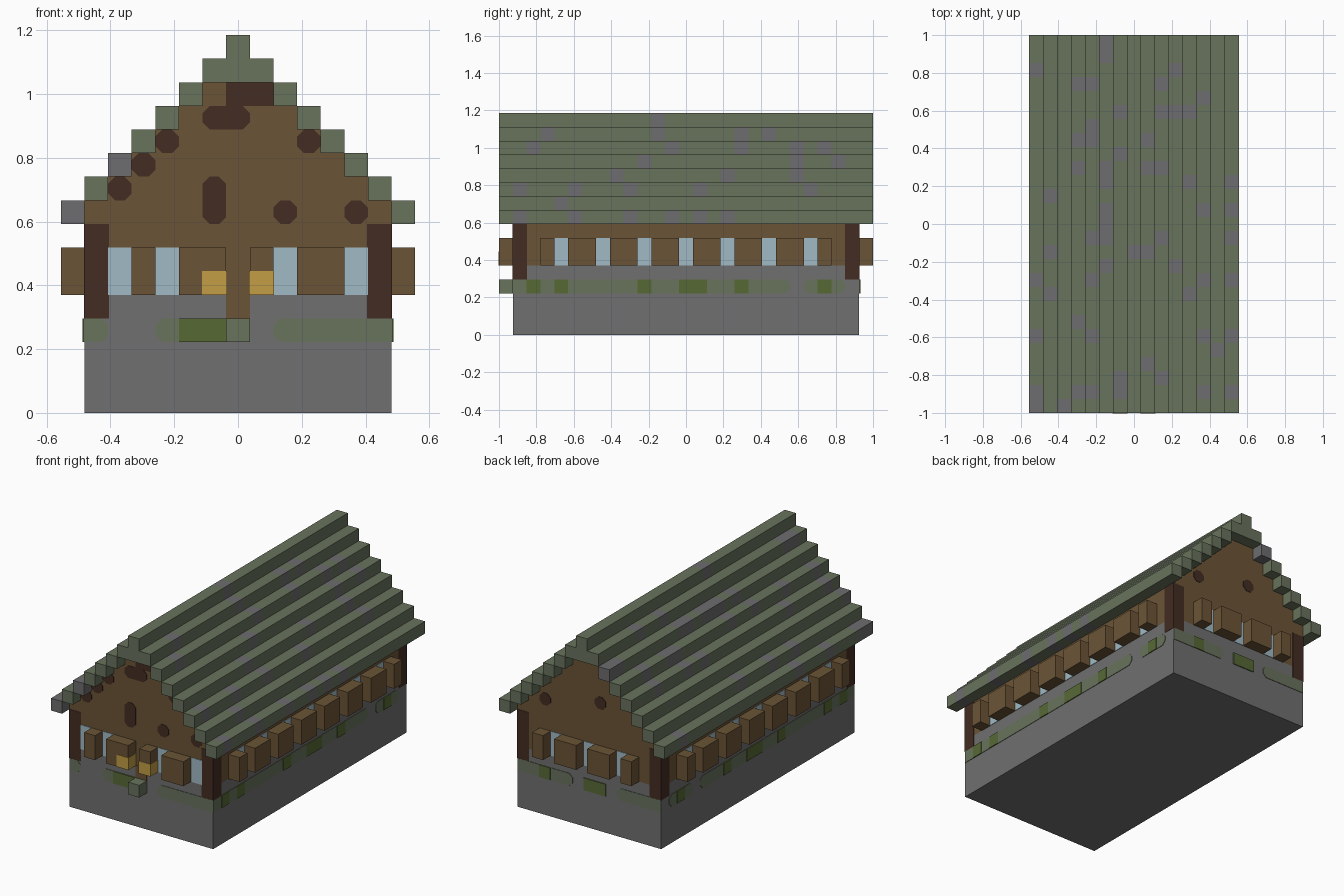
import bpy, bmesh

cube = bpy.data.objects.get("Cube")
if cube:
    bpy.data.objects.remove(cube, do_unlink=True)

U = 2 / 27            # one block
HALF_X, HALF_Y = 6.5, 12.5


def material(name, rgb):
    def linear(c):
        c /= 255
        return c / 12.92 if c < 0.04045 else ((c + 0.055) / 1.055) ** 2.4
    colour = [linear(c) for c in rgb] + [1]
    m = bpy.data.materials.new(name)
    m.use_nodes = True
    m.diffuse_color = colour
    m.node_tree.nodes["Principled BSDF"].inputs["Base Color"].default_value = colour
    return m


stone = material("stone", (112, 112, 112))
mossy = material("mossy_stone", (104, 114, 92))
moss = material("bright_moss", (87, 105, 53))
wood = material("wood", (107, 84, 54))
dark = material("dark_wood", (67, 44, 35))
glass = material("pale_glass", (160, 186, 196))
gold = material("lamp_yellow", (194, 157, 69))
roof_grey = material("roof_stone", (109, 108, 110))


def finish(name, bm, mats):
    bmesh.ops.recalc_face_normals(bm, faces=bm.faces)
    bmesh.ops.scale(bm, vec=(U, U, U), verts=bm.verts)
    mesh = bpy.data.meshes.new(name)
    bm.to_mesh(mesh)
    bm.free()
    for m in mats:
        mesh.materials.append(m)
    obj = bpy.data.objects.new(name, mesh)
    bpy.context.collection.objects.link(obj)
    return obj


def prism_mesh(points, axis, start, end):
    """Outline of (across, height) points, extruded along x or y."""
    bm = bmesh.new()
    def place(u, v, d):
        return (d, u, v) if axis == "x" else (u, d, v)
    near = bm.faces.new([bm.verts.new(place(u, v, start)) for u, v in points])
    moved = bmesh.ops.extrude_face_region(bm, geom=[near])["geom"]
    step = (end - start, 0, 0) if axis == "x" else (0, end - start, 0)
    bmesh.ops.translate(bm, vec=step,
                        verts=[g for g in moved if isinstance(g, bmesh.types.BMVert)])
    return bm


def prism(name, points, axis, start, end, mat):
    return finish(name, prism_mesh(points, axis, start, end), [mat])


def outline(a, b, low, high, left=0, right=0):
    """Rectangle over blocks a..b, with optional cut corners at each end."""
    a, b, s = a - .5, b + .5, left
    pts = [(a + s, low), (b - right, low), (b, low + right), (b, high - right),
           (b - right, high), (a + s, high), (a, high - s), (a, low + s)]
    return list(dict.fromkeys(pts))


def box(name, xs, ys, low, high, mat, grow=0):
    pts = outline(xs[0] - grow, xs[1] + grow, low, high)
    return prism(name, pts, "y", ys[0] - .5 - grow, ys[1] + .5 + grow, mat)


def plate(name, side, a, b, low, high, mat, left=0, right=0, t=.04):
    axis = "y" if side in ("front", "back") else "x"
    wall = HALF_Y if axis == "y" else HALF_X
    sign = -1 if side in ("front", "left") else 1
    prism(name + "_" + side, outline(a, b, low, high, left, right),
          axis, sign * wall, sign * (wall + t), mat)


# Stone base and the timber house with its stepped gable
box("stone_base", (-6, 6), (-12, 12), 0, 5, stone)
edge = [(HALF_X, 5)]
for level in range(8, 14):
    half = 14.5 - level
    edge += [(half, level + 1), (half - 1, level + 1)]
edge = edge[:-1]
prism("timber_house", edge + [(-x, z) for x, z in reversed(edge)],
      "y", -HALF_Y, HALF_Y, wood)

# Corner posts and front door foot
for x in (-6, 6):
    for y in (-12, 12):
        box("corner_post", (x, x), (y, y), 4, 8, dark, grow=.03)
plate("door_foot", "front", 0, 0, 4, 5, wood)
box("door_step", (0, 0), (-13, -13), 3, 4, mossy)

# Windows and protruding shutters
for side in ("left", "right"):
    x = -7 if side == "left" else 7
    for y in range(-9, 10, 3):
        plate("window", side, y, y, 5, 7, glass)
    for y in range(-8, 8, 3):
        box("shutter_" + side, (x, x), (y, y + 1), 5, 7, wood)
    for y in (-10, 10):
        box("shutter_" + side, (x, x), (y, y), 5, 7, wood)
layout = {"front": ((-5, -3, 2, 5), ((-4, -4), (-2, -1), (1, 1), (3, 4)), -13),
          "back": ((-3, 0, 3), ((-4, -4), (-2, -1), (1, 2), (4, 4)), 13)}
for side, (windows, shutters, y) in layout.items():
    for x in windows:
        plate("window", side, x, x, 5, 7, glass)
    for span in shutters:
        box("shutter_" + side, span, (y, y), 5, 7, wood)
for x in (-1, 1):
    box("yellow_lamp", (x, x), (-13, -13), 5, 6, gold, grow=.03)

# Dark knots in the gables
R = .3
for a, b, low, high in ((0, 1, 13, 14), (-1, 0, 12, 13), (-3, -3, 11, 12),
                        (3, 3, 11, 12), (-4, -4, 10, 11), (-5, -5, 9, 10),
                        (-1, -1, 8, 10), (2, 2, 8, 9), (5, 5, 8, 9)):
    square = 0 if low == 13 else R
    plate("knot", "front", a, b, low, high, dark, square, square)
for x, low in ((4, 9), (-1, 10)):
    plate("knot", "back", x, x, low, low + 1, dark, R, R)

# Moss band round the base: dull runs, then bright patches on top
runs = {"front": ((-6, -6, 0, R), (-3, -1, R, 0), (2, 6, R, 0)),
        "back": ((2, 6, R, 0), (-1, 0, 0, 0), (-6, -3, 0, R))}
patches = {"front": ((-2, -1),), "back": ((4, 4), (-1, 0))}
for side in ("left", "right"):
    runs[side] = ((-12, 7, 0, R), (9, 11, R, R))
    patches[side] = ((-11, -11), (-9, -9), (-3, -3), (0, 1), (4, 4), (10, 10))
for side in runs:
    for a, b, left, right in runs[side]:
        plate("moss_run", side, a, b, 3, 4, mossy, left, right)
    for a, b in patches[side]:
        plate("moss_patch", side, a, b, 3, 4, moss, t=.08)

# Stepped roof: one long beam per column, with bare stone blocks
bare = {-7: (11, -4, -8, -12, -13), -6: (2, -2, -5), -5: (-13,),
        -4: (10, 6, 4, -7, -12), -3: (10, 7, 6, -1, -4, -8, -12),
        -2: (13, 12, 4, 3, 1, 0, -1, -3), -1: (8, 5, -11, -12), 0: (-2,),
        1: (6, 4, -2, -10), 2: (10, 8, 4, -1, -11), 3: (11, 8, -3),
        4: (8, 3, -5), 5: (9, 1, -4, -8, -12), 6: (-9,),
        7: (3, 1, -1, -4, -8, -12)}
for x in range(-7, 8):
    top = 16 - abs(x)
    bottom = top - (1 if x else 2)
    bm = prism_mesh(outline(x, x, bottom, top), "y", -13.5, 13.5)
    for y in range(-13, 13):
        bmesh.ops.bisect_plane(bm, geom=bm.verts[:] + bm.edges[:] + bm.faces[:],
                               plane_co=(0, y + .5, 0), plane_no=(0, 1, 0))
    for f in bm.faces:
        y = max(-13, min(13, round(f.calc_center_median().y)))
        f.material_index = int(y in bare[x])
    finish("roof_beam", bm, [mossy, roof_grey])
